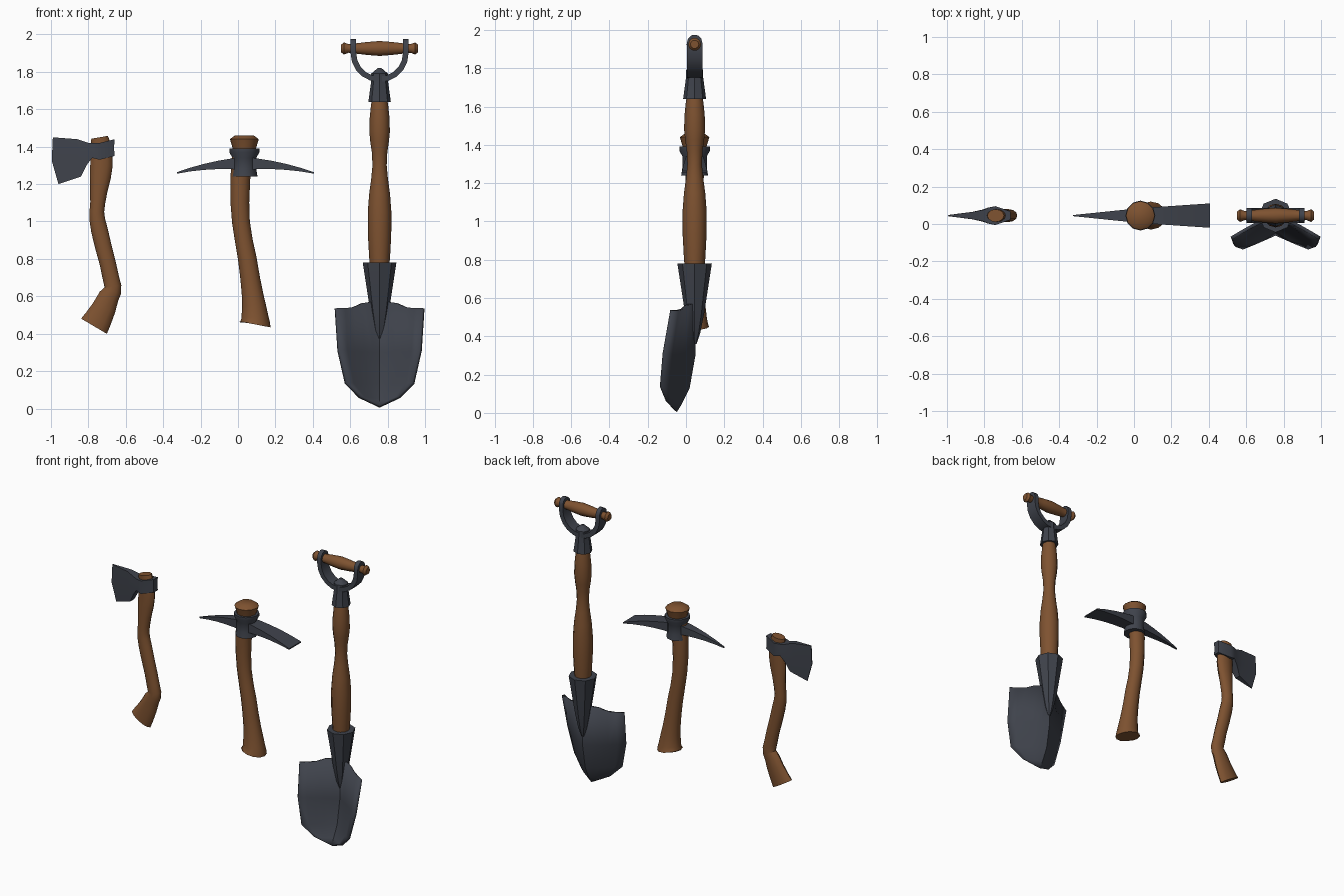
import bpy
import bmesh
from math import atan2, cos, pi, radians, sin, sqrt
from mathutils import Matrix, Vector

default_cube = bpy.data.objects.get("Cube")
if default_cube:
    bpy.data.objects.remove(default_cube)

DEPTH = .045        # centre plane of all three tools
SHOVEL = .757       # shovel centre line
PICK = .034         # pick head centre line


def make_material(name, colour):
    material = bpy.data.materials.new(name)
    material.use_nodes = True
    material.diffuse_color = colour
    shader = material.node_tree.nodes["Principled BSDF"]
    shader.inputs["Base Color"].default_value = colour
    return material


wood = make_material("brown wood", (.21, .085, .03, 1))
steel = make_material("dark steel", (.05, .056, .072, 1))


def finish(name, bm, material, sharp_angle):
    """Turn a bmesh into a shaded object."""
    bmesh.ops.recalc_face_normals(bm, faces=bm.faces)
    mesh = bpy.data.meshes.new(name)
    bm.to_mesh(mesh)
    bm.free()
    mesh.materials.append(material)
    part = bpy.data.objects.new(name, mesh)
    bpy.context.collection.objects.link(part)
    bpy.ops.object.select_all(action='DESELECT')
    part.select_set(True)
    bpy.context.view_layer.objects.active = part
    bpy.ops.object.shade_smooth_by_angle(angle=radians(sharp_angle))
    return part


def smooth(points, steps=3):
    """Pass a spline through a few points of any dimension."""
    knots = [Vector(point) for point in points]
    padded = [knots[0], *knots, knots[-1]]
    result = []
    for before, start, end, after in zip(padded, padded[1:], padded[2:], padded[3:]):
        leave, arrive = (end - before) / 2, (after - start) / 2
        for step in range(steps):
            t = step / steps
            first = start + leave * t
            last = end - arrive * (1 - t)
            blend = t * t * (3 - 2 * t)
            result.append(first.lerp(last, blend))
    return result + [knots[-1]]


def ring(x, z, width, depth, tilt=0, sides=12, phase=pi / 2):
    """Ellipse tilted about the y axis."""
    turn = Matrix.Rotation(tilt, 3, 'Y')
    centre = Vector((x, DEPTH, z))
    angles = [phase + 2 * pi * side / sides for side in range(sides)]
    return [centre + turn @ Vector((width * cos(a), depth * sin(a), 0)) for a in angles]


def box_ring(x, z, width, depth, tilt):
    return ring(x, z, width * sqrt(2), depth * sqrt(2), tilt, sides=4, phase=pi / 4)


def loft(name, rings, material, sharp_angle=40):
    """Skin a row of rings and close both ends."""
    bm = bmesh.new()
    loops = [[bm.verts.new(point) for point in points] for points in rings]
    for lower, upper in zip(loops, loops[1:]):
        for side in range(len(lower)):
            previous = side - 1
            bm.faces.new((lower[previous], lower[side], upper[side], upper[previous]))
    bm.faces.new(loops[0])
    bm.faces.new(loops[-1])
    return finish(name, bm, material, sharp_angle)


def turned(name, x, profile, material, sides=12):
    """Upright turned part from (height, radius) pairs."""
    loft(name, [ring(x, z, r, r, sides=sides) for z, r in profile], material)


def bent_handle(name, path, max_depth):
    """Handle along (x, z, radius) points, each ring square to the path."""
    path = smooth(path)
    rings = []
    for index, (x, z, radius) in enumerate(path):
        ahead = path[min(index + 1, len(path) - 1)]
        behind = path[max(index - 1, 0)]
        tilt = atan2(ahead.x - behind.x, ahead.y - behind.y)
        rings.append(ring(x, z, radius, min(radius * .9, max_depth), tilt))
    loft(name, rings, wood)


# Axe: curved handle
bent_handle("axe_handle", (
    (-.77, .44, .08), (-.69, .6, .055), (-.68, .7, .044), (-.74, .95, .045),
    (-.75, 1.1, .04), (-.73, 1.3, .06), (-.74, 1.45, .045)), max_depth=.034)

# Axe: head from sections of top x, top z, bottom x, bottom z, half thickness
head_rings = []
for top_x, top_z, low_x, low_z, half in (
        (-.99, 1.45, -.96, 1.2, .003), (-.86, 1.44, -.84, 1.24, .02),
        (-.8, 1.42, -.81, 1.3, .032), (-.78, 1.42, -.78, 1.34, .042),
        (-.74, 1.42, -.74, 1.33, .05), (-.66, 1.44, -.66, 1.35, .022)):
    # The middle bows outward only along the wide cutting edge
    bow = (top_z - low_z) ** 2 / 3
    outline = ((top_x, top_z), ((top_x + low_x) / 2 - bow, (top_z + low_z) / 2),
               (low_x, low_z))
    back = [Vector((x, DEPTH + half, z)) for x, z in outline]
    front = [Vector((x, DEPTH - half, z)) for x, z in reversed(outline)]
    head_rings.append(back + front)
loft("axe_head", head_rings, steel)

# Pick: flared handle, knob and waisted collar
bent_handle("pick_handle", (
    (.09, .45, .085), (.085, .55, .064), (.05, .8, .05), (.01, 1.1, .05),
    (PICK, 1.4, .06)), max_depth=.075)
turned("pick_knob", PICK, ((1.38, .06), (1.4, .065), (1.44, .077), (1.46, .05)), wood)
turned("pick_collar", PICK, (
    (1.24, .07), (1.28, .064), (1.34, .064), (1.37, .08), (1.39, .08)), steel)

# Pick: pointed spike and flat adze, both drooping and thinning outward
for name, end_x, root_depth, end_depth in (
        ("pick_spike", -.325, .04, .003), ("pick_adze", .405, .04, .065)):
    rings = []
    for step in range(6):
        t = step / 5
        x = PICK + (end_x - PICK) * t
        depth = root_depth + (end_depth - root_depth) * t
        rings.append(box_ring(x, 1.31 - t * t / 20, .034 - .03 * t, depth, pi / 2))
    loft(name, rings, steel, sharp_angle=30)

# Shovel: shaft and the two sockets
turned("shovel_shaft", SHOVEL, smooth((
    (.74, .05), (1.05, .063), (1.3, .038), (1.48, .055), (1.66, .04))), wood)
turned("blade_socket", SHOVEL, (
    (.36, .01), (.42, .03), (.52, .05), (.78, .09)), steel, sides=8)
turned("grip_socket", SHOVEL, (
    (1.64, .06), (1.75, .045), (1.79, .045), (1.82, .01)), steel, sides=8)

# Shovel: U-shaped yoke with rounded arm tops
span, thick, broad = .14, .015, .04
cap = [(1.935 + broad * sin(a), broad * cos(a)) for a in (0, pi / 6, pi / 3, pi / 2.2)]
yoke = [box_ring(SHOVEL - span, z, thick, depth, pi) for z, depth in reversed(cap)]
for step in range(11):
    angle = pi + pi * step / 10
    yoke.append(box_ring(SHOVEL + span * cos(angle), 1.9 + span * sin(angle),
                         thick, broad, -angle))
yoke += [box_ring(SHOVEL + span, z, thick, depth, -2 * pi) for z, depth in cap]
loft("grip_yoke", yoke, steel, sharp_angle=35)

# Shovel: turned cross grip, mirrored about its middle
half_grip = [(.205, .022), (.19, .034), (.165, .024), (.07, .036)]
grip = [(-x, r) for x, r in half_grip] + [(0, .042)] + half_grip[::-1]
loft("cross_grip", [ring(SHOVEL + x, 1.925, r, r, pi / 2, sides=10) for x, r in grip], wood)

# Shovel: dished blade from rows of half width, edge z, edge y, spine z, spine y
blade_rows = (
    (.235, .535, -.075, .57, .045), (.22, .31, -.115, .3, .04),
    (.18, .135, -.13, .13, .01), (.105, .06, -.1, .05, -.03),
    (0, .01, -.055, .01, -.055))
columns = [column / 5 for column in range(-5, 6)]
bm = bmesh.new()
grid = []
for width, edge_z, edge_y, spine_z, spine_y in blade_rows:
    row = []
    for t in columns:
        spread = abs(t)
        y = spine_y + (edge_y - spine_y) * spread ** 1.2
        # The top row drops early, leaving shoulders beside the socket
        drop = min(1, max(0, 3 * spread - 1)) if not grid else spread * spread
        row.append(bm.verts.new((SHOVEL + width * t, y, spine_z + (edge_z - spine_z) * drop)))
    grid.append(row)
for upper, lower in zip(grid, grid[1:]):
    for column in range(1, len(columns)):
        bm.faces.new((upper[column - 1], upper[column], lower[column], lower[column - 1]))
bmesh.ops.remove_doubles(bm, verts=bm.verts, dist=.001)
blade = finish("shovel_blade", bm, steel, 40)
plate = blade.modifiers.new("plate", 'SOLIDIFY')
plate.thickness = .018
plate.offset = 0
